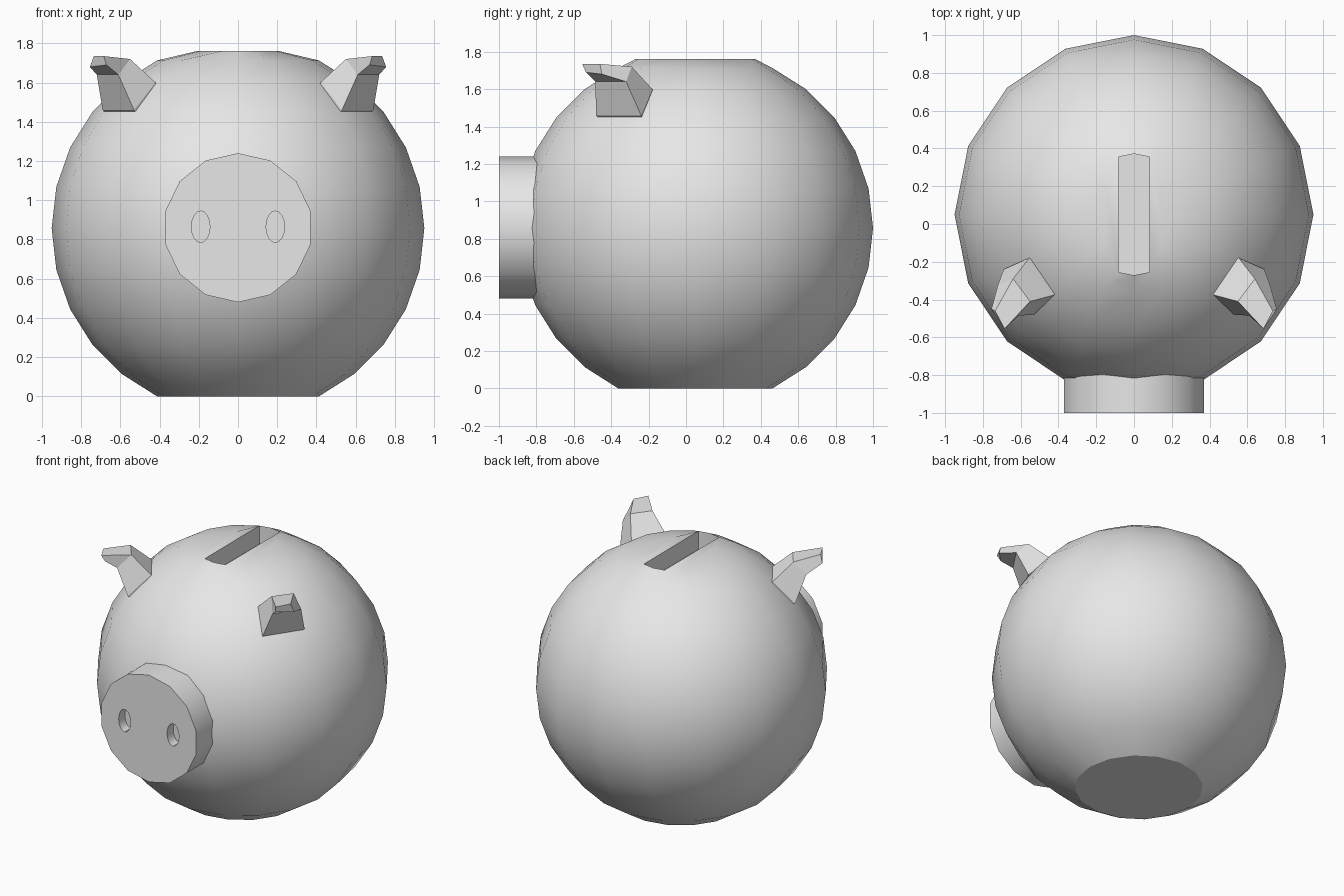
import bpy, bmesh
from math import sin, cos, pi, radians
from mathutils import Vector

if "Cube" in bpy.data.objects:
    bpy.data.objects.remove(bpy.data.objects["Cube"], do_unlink=True)

grey = bpy.data.materials.new("light_grey")
grey.use_nodes = True
grey.diffuse_color = (0.8, 0.8, 0.8, 1)
grey.node_tree.nodes["Principled BSDF"].inputs["Base Color"].default_value = (0.8, 0.8, 0.8, 1)

RADIUS = 0.95
CENTRE = Vector((0, 0.05, 0.857))


def loft(bm, rings):
    """Join equal-sized rings of points with quads; return the vertex rings."""
    loops = [[bm.verts.new(p) for p in ring] for ring in rings]
    for low, high in zip(loops, loops[1:]):
        n = len(low)
        for i in range(n):
            k = (i + 1) % n
            bm.faces.new((low[i], low[k], high[k], high[i]))
    return loops


def finish(bm, name):
    bmesh.ops.recalc_face_normals(bm, faces=bm.faces)
    mesh = bpy.data.meshes.new(name)
    bm.to_mesh(mesh)
    bm.free()
    mesh.materials.append(grey)
    obj = bpy.data.objects.new(name, mesh)
    bpy.context.collection.objects.link(obj)
    return obj


def activate(obj):
    bpy.ops.object.select_all(action="DESELECT")
    obj.select_set(True)
    bpy.context.view_layer.objects.active = obj


def smooth(obj):
    activate(obj)
    bpy.ops.object.shade_smooth_by_angle(angle=radians(30))


def disc(x, y, z, rx, rz, n):
    """Upright ellipse facing the front, with a vertex at its top."""
    return [(x + rx * sin(2 * pi * i / n), y, z + rz * cos(2 * pi * i / n)) for i in range(n)]


def tube(name, x, z, rx, rz, n, y0, y1):
    bm = bmesh.new()
    first, last = loft(bm, [disc(x, y, z, rx, rz, n) for y in (y0, y1)])
    bm.faces.new(first)
    bm.faces.new(last)
    return finish(bm, name)


# Body: round shell with a flat base and a flattened crown
SIDES = 16
rings = []
for step in range(-5, 7):
    lat = step * pi / 14
    rings.append([CENTRE + RADIUS * Vector((cos(lat) * cos(2 * pi * j / SIDES),
                                            cos(lat) * sin(2 * pi * j / SIDES),
                                            sin(lat))) for j in range(SIDES)])
for p in rings[0]:
    p.z = 0
back, front = (3, 4, 5), (11, 12, 13)
for j, p in enumerate(rings[-1]):
    p.z = 1.76
    p.y += 0.11 * ((j in back) - (j in front))
bm = bmesh.new()
loops = loft(bm, rings)
bm.faces.new(loops[0])
crown = loops[-1]
bm.faces.new([crown[j % SIDES] for j in range(13, 20)])
bm.faces.new(crown[5:12])

# Coin slot: recessed pocket in the crown
rim = [crown[j] for j in back + front]
floor = [bm.verts.new(v.co - Vector((0, 0, 0.13))) for v in rim]
for i in range(len(rim)):
    k = (i + 1) % len(rim)
    bm.faces.new((rim[i], rim[k], floor[k], floor[i]))
bm.faces.new(floor)
smooth(finish(bm, "body"))

# Snout with two recessed nostrils
snout = tube("snout", 0, 0.86, 0.38, 0.38, 14, -1, -0.75)
for side in (-1, 1):
    cutter = tube("nostril_cutter", side * 0.19, 0.865, 0.047, 0.08, 16, -1.1, -0.93)
    cutter.hide_render = True
    activate(snout)
    cut = snout.modifiers.new("nostril", "BOOLEAN")
    cut.operation = "DIFFERENCE"
    cut.solver = "EXACT"
    cut.object = cutter
    bpy.ops.object.modifier_apply(modifier=cut.name)
    bpy.data.objects.remove(cutter, do_unlink=True)
smooth(snout)

# Ears: faceted blocks that bend forward to a small blunt tip
base = [(0.42, -0.375, 1.60), (0.555, -0.18, 1.60), (0.69, -0.24, 1.46), (0.53, -0.48, 1.46)]
bend = [(0.55, -0.41, 1.72), (0.64, -0.29, 1.72), (0.72, -0.32, 1.64), (0.61, -0.485, 1.64)]
tip = [(0.685, -0.555, 1.735), (0.735, -0.46, 1.735), (0.755, -0.45, 1.68), (0.67, -0.535, 1.69)]
root = [CENTRE.lerp(Vector(p), 0.93) for p in base]
for name, side in (("left_ear", 1), ("right_ear", -1)):
    bm = bmesh.new()
    loops = loft(bm, [[(side * x, y, z) for x, y, z in ring] for ring in (root, base, bend, tip)])
    bm.faces.new(loops[0])
    bm.faces.new(loops[-1])
    finish(bm, name)
